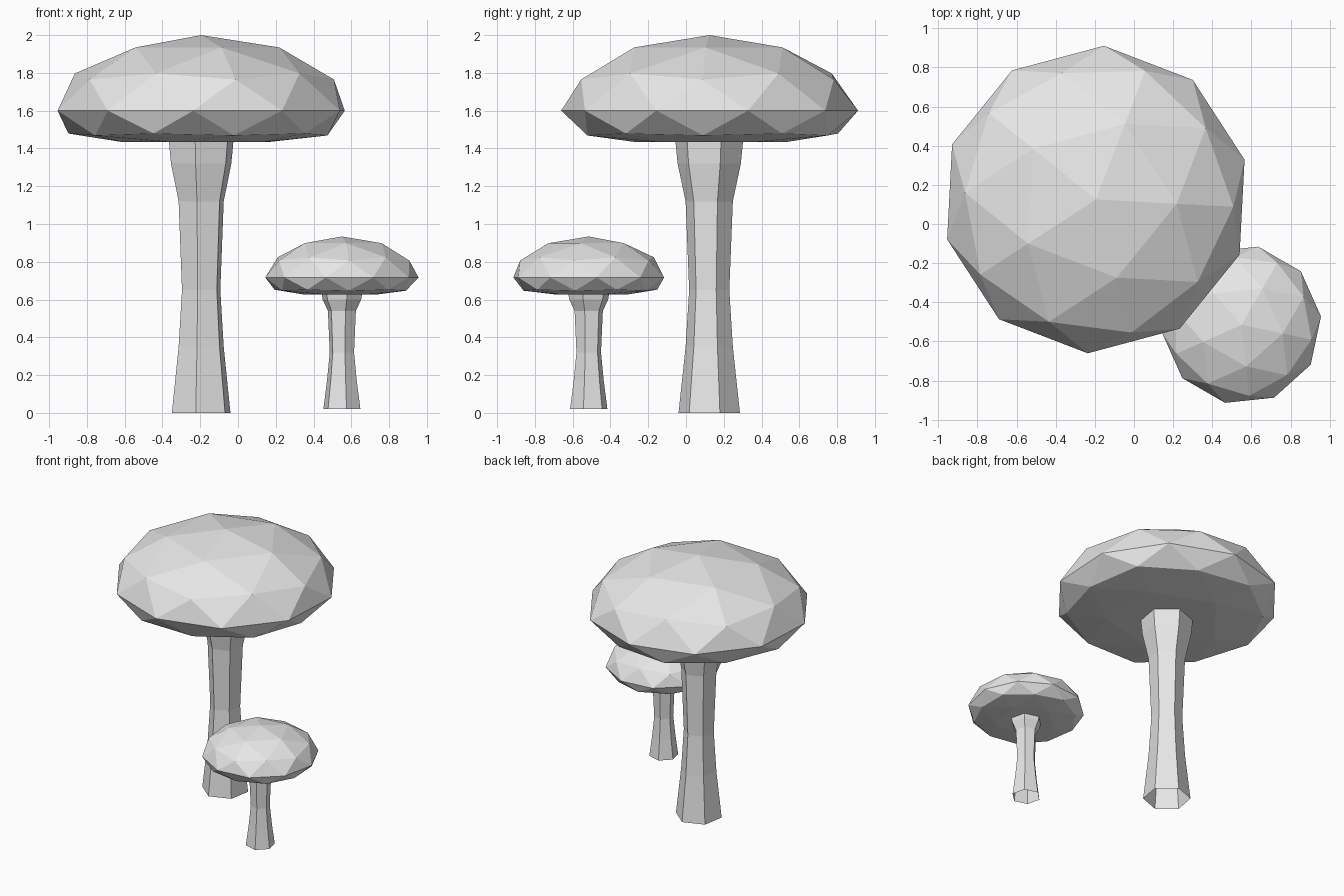
import bpy, bmesh, math
from mathutils import Matrix

cube = bpy.data.objects.get("Cube")
if cube:
    bpy.data.objects.remove(cube, do_unlink=True)

grey = bpy.data.materials.new("light_grey")
grey.use_nodes = True
grey.diffuse_color = (0.8, 0.8, 0.8, 1)
grey.node_tree.nodes["Principled BSDF"].inputs["Base Color"].default_value = (0.8, 0.8, 0.8, 1)


def add_object(name, bm, location):
    bmesh.ops.recalc_face_normals(bm, faces=bm.faces)
    mesh = bpy.data.meshes.new(name)
    bm.to_mesh(mesh)
    bm.free()
    mesh.materials.append(grey)
    obj = bpy.data.objects.new(name, mesh)
    obj.location = location
    bpy.context.collection.objects.link(obj)
    return obj


def make_cap(name, location, radius, top, bottom, turn):
    """Faceted dome with a shallow, flattened underside."""
    bm = bmesh.new()
    bmesh.ops.create_icosphere(bm, subdivisions=2, radius=1)
    bmesh.ops.rotate(bm, verts=bm.verts,
                     matrix=Matrix.Rotation(math.radians(turn), 3, 'Z'))
    for v in bm.verts:
        v.co.x *= radius
        v.co.y *= radius
        if v.co.z > 0.01:
            v.co.z = top * v.co.z ** 1.1
        elif v.co.z < -0.01:
            v.co.z = -bottom * min(1, (-v.co.z / 0.851) ** 0.5)
        else:
            v.co.z = 0
    add_object(name, bm, location)


def make_stem(name, location, profile, turn):
    """Six-sided tube, open at the base, from (height, radius) rings."""
    bm = bmesh.new()
    rings = []
    for z, r in profile:
        angles = [math.radians(turn + 60 * i) for i in range(6)]
        rings.append([bm.verts.new((r * math.cos(a), r * math.sin(a), z)) for a in angles])
    for low, high in zip(rings, rings[1:]):
        for i in range(6):
            j = (i + 1) % 6
            bm.faces.new((low[i], low[j], high[j], high[i]))
    add_object(name, bm, location)


# Large mushroom
make_cap("large_cap", (-0.195, 0.125, 1.6), 0.787, 0.4, 0.167, -3)
make_stem("large_stem", (-0.195, 0.123, 0),
          [(0, 0.165), (0.35, 0.127), (0.65, 0.108), (1.12, 0.127),
           (1.32, 0.17), (1.45, 0.183)], 20)

# Small mushroom
make_cap("small_cap", (0.55, -0.515, 0.717), 0.408, 0.217, 0.089, -12)
make_stem("small_stem", (0.55, -0.515, 0),
          [(0.02, 0.102), (0.17, 0.082), (0.32, 0.067), (0.54, 0.077),
           (0.6, 0.106), (0.64, 0.113)], 44)
